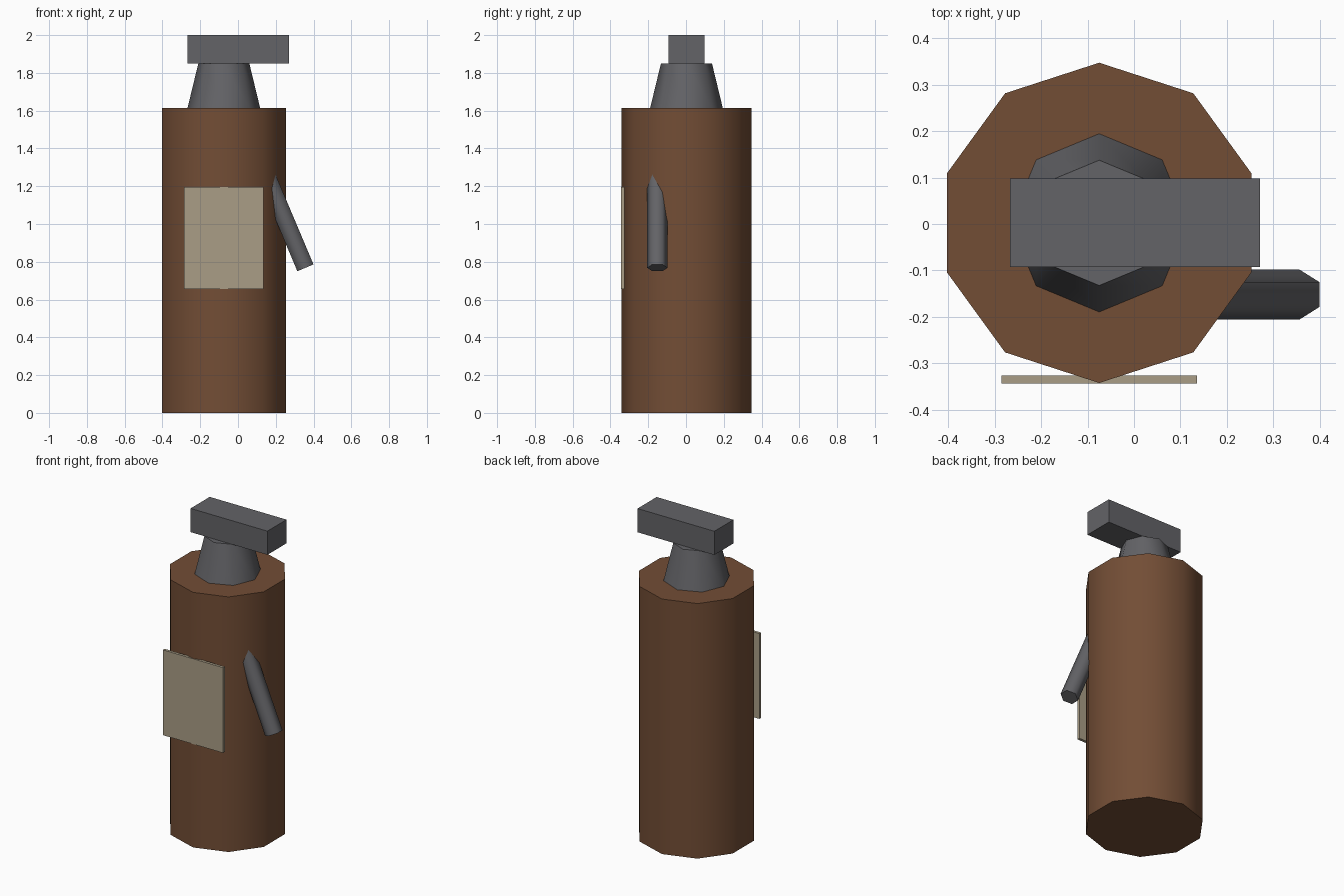
import bpy
from math import radians, sin, cos
from mathutils import Vector

if "Cube" in bpy.data.objects:
    bpy.data.objects.remove(bpy.data.objects["Cube"])


def material(name, rgb):
    m = bpy.data.materials.new(name)
    m.diffuse_color = (*rgb, 1)
    m.use_nodes = True
    m.node_tree.nodes["Principled BSDF"].inputs["Base Color"].default_value = m.diffuse_color
    return m


BROWN = material("brown", (0.17, 0.075, 0.036))
METAL = material("dark_metal", (0.125, 0.125, 0.135))
PAPER = material("paper", (0.40, 0.34, 0.24))


def tube(name, sides, r1, r2, depth, loc, rot, mat):
    bpy.ops.mesh.primitive_cone_add(vertices=sides, radius1=r1, radius2=r2,
                                    depth=depth, location=loc, rotation=rot)
    ob = bpy.context.object
    ob.name = name
    ob.data.materials.append(mat)
    bpy.ops.object.shade_smooth_by_angle(angle=radians(65))
    return ob


def box(name, lo, hi, mat):
    lo, hi = Vector(lo), Vector(hi)
    bpy.ops.mesh.primitive_cube_add(size=1, location=(lo + hi) / 2)
    ob = bpy.context.object
    ob.name = name
    ob.scale = hi - lo
    bpy.ops.object.transform_apply(location=False, rotation=False, scale=True)
    ob.data.materials.append(mat)
    return ob


CX, CY = -0.075, 0.0025

# Ten-sided body and eight-sided tapered neck
tube("body", 10, 0.345, 0.345, 1.615, (CX, CY, 0.8075), (0, 0, 0), BROWN)
tube("neck", 8, 0.192, 0.135, 0.235, (CX, CY, 1.7325), (0, 0, 0), METAL)

# Handle bar on top and label plate on the front
box("handle", (-0.267, -0.093, 1.85), (0.271, 0.098, 2.0), METAL)
box("label", (-0.286, -0.3435, 0.655), (0.136, -0.326, 1.195), PAPER)

# Tilted six-sided hose, its upper end sunk into the body
tilt, length = radians(22.9), 0.57
base = Vector((0.357, -0.152, 0.768))
axis = Vector((-sin(tilt), 0, cos(tilt)))
tube("hose", 6, 0.0535, 0.0535, length, base + axis * length / 2,
     (0, -tilt, 0), METAL)
